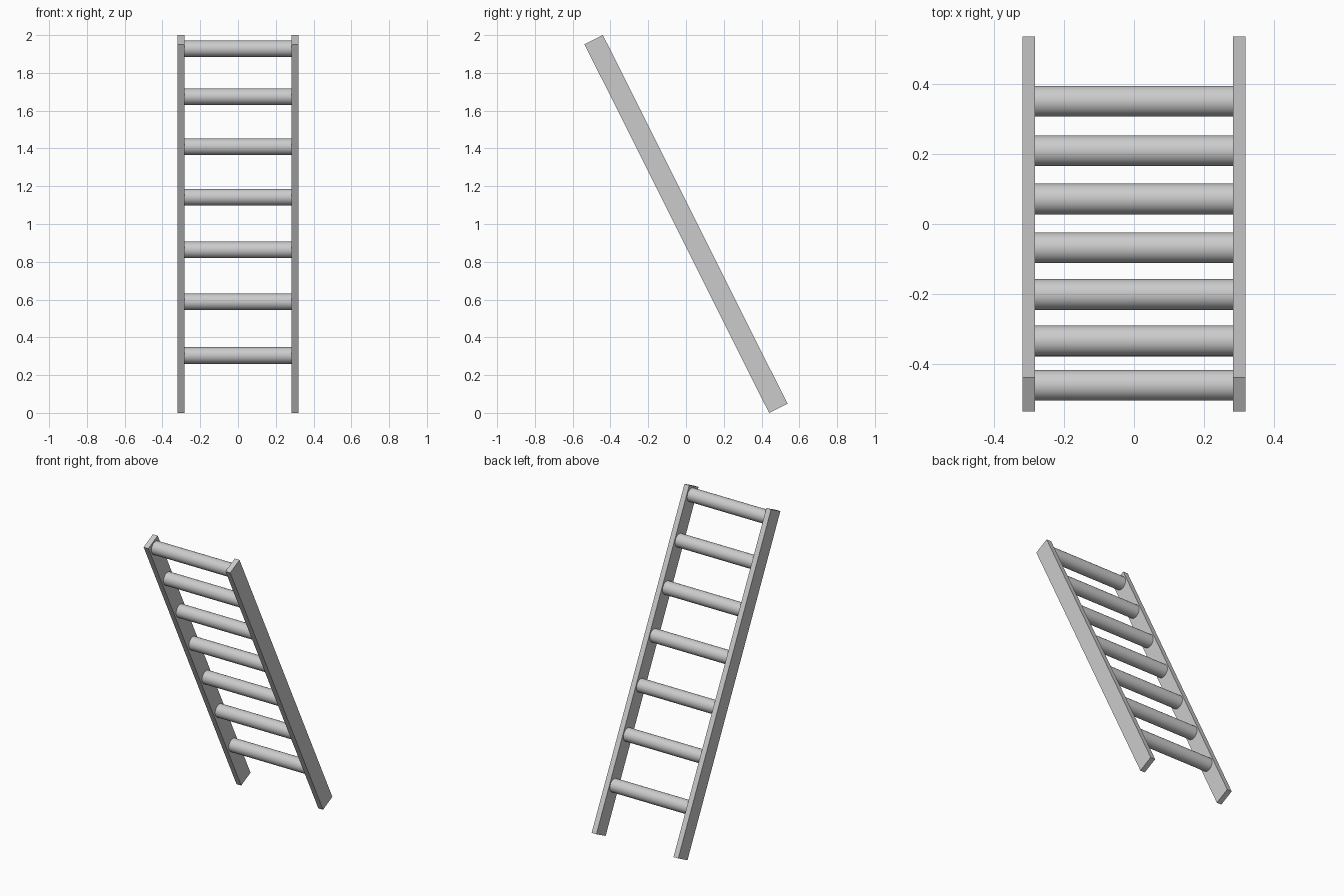
import bpy
import math

if "Cube" in bpy.data.objects:
    bpy.data.objects.remove(bpy.data.objects["Cube"])

LEAN = math.radians(26.6)
RAIL_X = 0.3015
RAIL_SIZE = (0.035, 0.109, 2.182)
RUNG_RADIUS = 0.044
RUNG_LENGTH = 0.572
RUNG_HEIGHTS = (0.304, 0.588, 0.863, 1.142, 1.409, 1.674, 1.928)


def make_rail(name, x):
    bpy.ops.mesh.primitive_cube_add(size=1, location=(x, 0, 1), rotation=(LEAN, 0, 0))
    rail = bpy.context.object
    rail.name = name
    rail.scale = RAIL_SIZE
    bpy.ops.object.transform_apply(location=False, rotation=False, scale=True)


def make_rung(name, z):
    # rungs follow the leaning centre line of the rails
    y = (1 - z) * math.tan(LEAN) + 0.003
    bpy.ops.mesh.primitive_cylinder_add(vertices=32, radius=RUNG_RADIUS, depth=RUNG_LENGTH,
                                        location=(0, y, z), rotation=(0, math.pi / 2, 0))
    bpy.context.object.name = name
    bpy.ops.object.shade_smooth_by_angle(angle=math.radians(30))


# Side rails
make_rail("left_rail", -RAIL_X)
make_rail("right_rail", RAIL_X)

# Round rungs
for i, height in enumerate(RUNG_HEIGHTS, 1):
    make_rung(f"rung_{i}", height)
